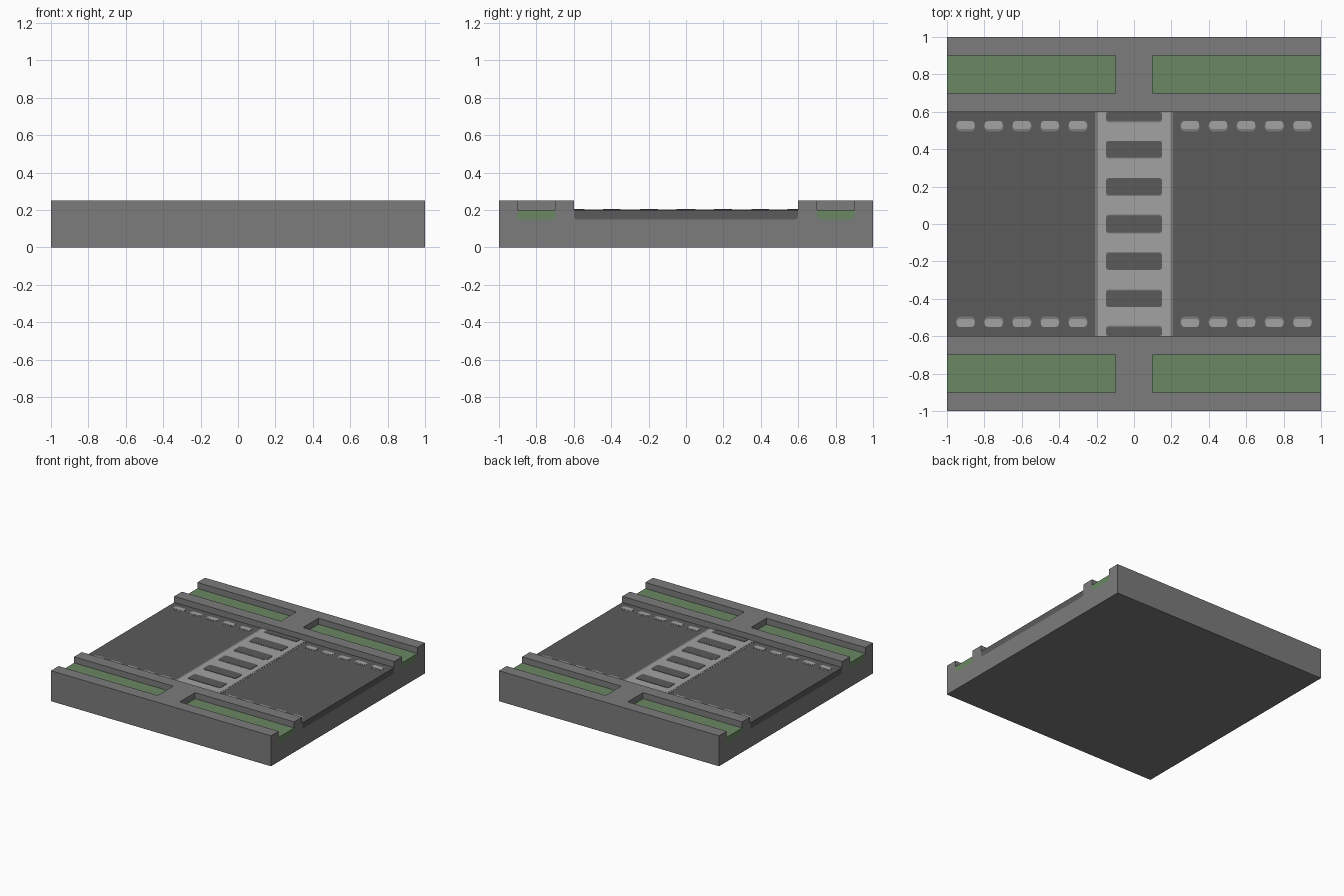
import bpy, bmesh
from mathutils import Vector

if "Cube" in bpy.data.objects:
    bpy.data.objects.remove(bpy.data.objects["Cube"])


def material(name, r, g, b):
    m = bpy.data.materials.new(name)
    m.diffuse_color = (r, g, b, 1)
    m.use_nodes = True
    m.node_tree.nodes["Principled BSDF"].inputs["Base Color"].default_value = m.diffuse_color
    return m


CONCRETE = material("concrete grey", 0.2, 0.2, 0.2)
ASPHALT = material("asphalt dark grey", 0.105, 0.105, 0.105)
PAINT = material("road paint light grey", 0.36, 0.36, 0.36)
GRASS = material("grass green", 0.147, 0.245, 0.125)


def prism(name, pts, axis, lo, hi, mat):
    """Extrude a profile: (y, z) points along x, or (x, y) points along z."""
    bm = bmesh.new()
    vs = [bm.verts.new((lo, p[0], p[1]) if axis == 'X' else (p[0], p[1], lo)) for p in pts]
    f = bm.faces.new(vs)
    ext = bmesh.ops.extrude_face_region(bm, geom=[f])
    moved = [v for v in ext['geom'] if isinstance(v, bmesh.types.BMVert)]
    d = hi - lo
    bmesh.ops.translate(bm, verts=moved, vec=Vector((d, 0, 0) if axis == 'X' else (0, 0, d)))
    bmesh.ops.recalc_face_normals(bm, faces=bm.faces)
    me = bpy.data.meshes.new(name)
    bm.to_mesh(me)
    bm.free()
    me.materials.append(mat)
    ob = bpy.data.objects.new(name, me)
    bpy.context.collection.objects.link(ob)
    return ob


def trough(y0, y1, z0, z1, r=0.015):
    """Profile with softened lower corners."""
    k = 0.3 * r
    return [(y0, z1), (y0, z0 + r), (y0 + k, z0 + k), (y0 + r, z0),
            (y1 - r, z0), (y1 - k, z0 + k), (y1, z0 + r), (y1, z1)]


def plate(name, cx, cy, w, h, c, lo, hi, mat):
    """Thin horizontal plate with softened corners."""
    k = 0.3 * c
    pts = []
    for sx, sy, flip in ((1, 1, 0), (-1, 1, 1), (-1, -1, 0), (1, -1, 1)):
        corner = [(w / 2, h / 2 - c), (w / 2 - k, h / 2 - k), (w / 2 - c, h / 2)]
        if flip:
            corner.reverse()
        pts += [(cx + sx * x, cy + sy * y) for x, y in corner]
    return prism(name, pts, 'Z', lo, hi, mat)


# concrete base with sunken road channel
channel = trough(-0.6, 0.6, 0.15, 0.25)
base = prism("concrete_base", [(-1, 0), (-1, 0.25)] + channel + [(1, 0.25), (1, 0)],
             'X', -1, 1, CONCRETE)

# planting beds: cut into the pavements, then filled with grass
cutters = []
for sy in (-0.8, 0.8):
    for a, b, ca, cb in ((-1, -0.1, -1.1, -0.1), (0.1, 1, 0.1, 1.1)):
        cut = prism("bed_cutter", trough(sy - 0.1, sy + 0.1, 0.15, 0.35), 'X', ca, cb, CONCRETE)
        cut.hide_render = True
        cutters.append(cut)
        mod = base.modifiers.new("bed", 'BOOLEAN')
        mod.operation = 'DIFFERENCE'
        mod.solver = 'EXACT'
        mod.object = cut
        prism("grass_strip", trough(sy - 0.1, sy + 0.1, 0.15, 0.2), 'X', a, b, GRASS)
bpy.context.view_layer.update()
dg = bpy.context.evaluated_depsgraph_get()
cut_mesh = bpy.data.meshes.new_from_object(base.evaluated_get(dg))
base.modifiers.clear()
base.data = cut_mesh
for cut in cutters:
    bpy.data.objects.remove(cut)

# asphalt road
prism("road", trough(-0.6, 0.6, 0.15, 0.2), 'X', -1, 1, ASPHALT)

# painted crossing: worn edge, light field, dark slots
Z = [0.1995, 0.201, 0.2025, 0.204, 0.2055]
plate("crossing_edge", 0, 0, 0.416, 1.2, 0.002, Z[0], Z[1], CONCRETE)
plate("crossing_paint", 0, 0, 0.388, 1.2, 0.002, Z[0], Z[2], PAINT)
for i in range(-3, 4):
    y, h = i * 0.2, 0.09
    if abs(i) == 3:
        y, h = (0.575 if i > 0 else -0.575), 0.05
    s = (i > 0) - (i < 0)
    shift = -0.006 * s
    grow = 0.012 if s == 0 else 0
    plate("crossing_slot_edge", 0, y + shift, 0.3, h + grow, 0.014, Z[1], Z[3], CONCRETE)
    plate("crossing_slot", 0, y, 0.3, h, 0.014, Z[1], Z[4], ASPHALT)

# dashed lane edge lines
for s in (-1, 1):
    for i in range(5):
        for sx in (-1, 1):
            x = sx * (0.3 + 0.15 * i)
            plate("lane_dash_edge", x, s * 0.522, 0.102, 0.054, 0.02, Z[0], Z[1], CONCRETE)
            plate("lane_dash", x, s * 0.529, 0.096, 0.042, 0.014, Z[0], Z[2], PAINT)
